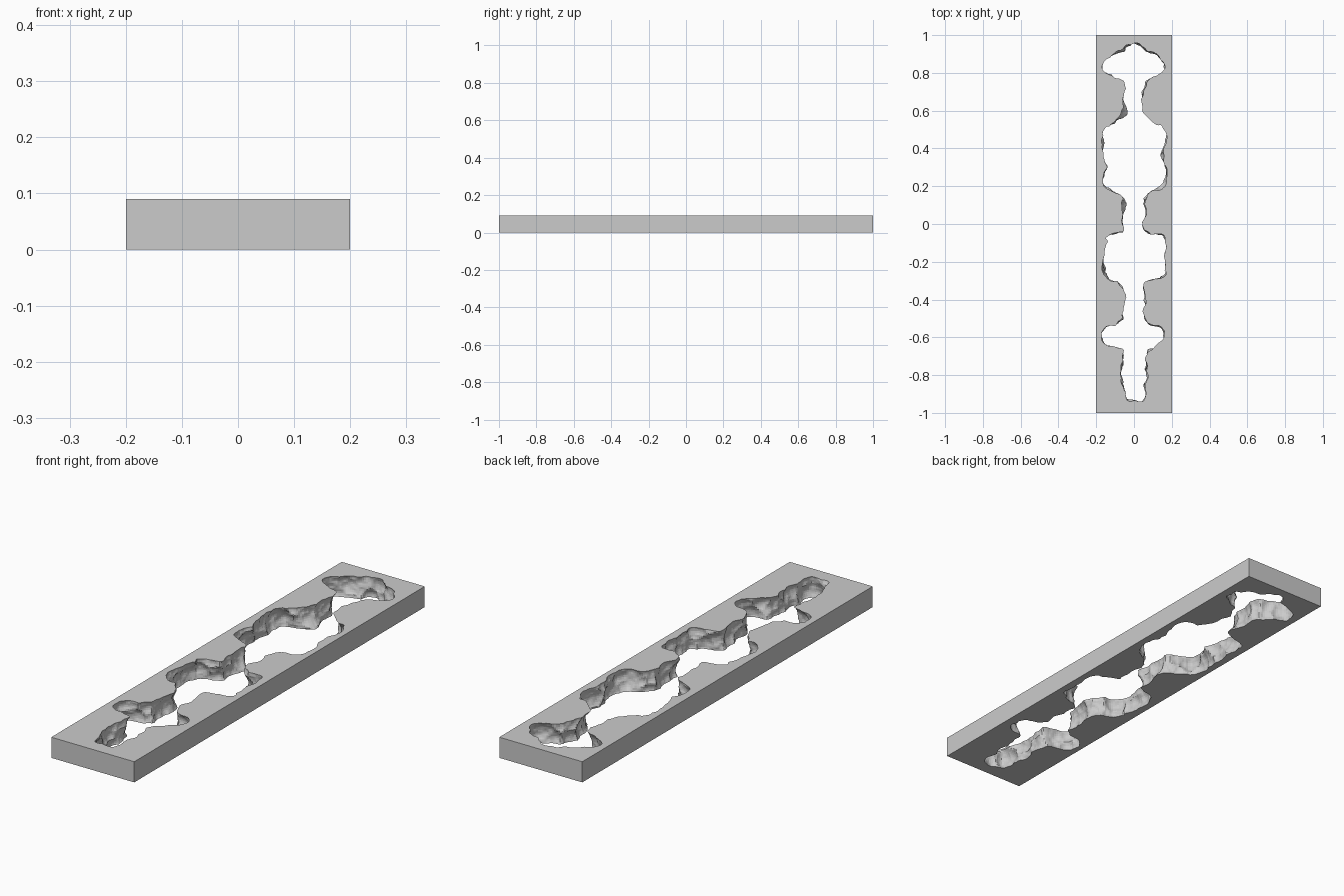
import bpy, bmesh
from mathutils import Vector, noise

if "Cube" in bpy.data.objects:
    bpy.data.objects.remove(bpy.data.objects["Cube"])

H = 0.09          # slab thickness
STEP = 0.008      # spacing of points along the cave outline
LAYERS = 14

# Half outline of the cave: (y, half width), back to front
PROFILE = [(.955, 0), (.945, .035), (.91, .062), (.895, .11), (.86, .160), (.81, .162),
           (.78, .11), (.755, .058), (.68, .05), (.62, .05), (.575, .062), (.54, .10),
           (.53, .15), (.49, .168), (.42, .160), (.30, .160), (.23, .168), (.195, .15),
           (.17, .08), (.14, .05), (.05, .055), (-.03, .05), (-.05, .09), (-.065, .155),
           (-.12, .160), (-.20, .158), (-.26, .166), (-.29, .13), (-.305, .08),
           (-.34, .05), (-.42, .055), (-.50, .055), (-.53, .10), (-.55, .145),
           (-.58, .166), (-.62, .16), (-.645, .12), (-.67, .07), (-.72, .053),
           (-.80, .065), (-.88, .055), (-.935, .048), (-.948, 0)]


def resample(points, step):
    """Evenly spaced points along a closed loop."""
    out = []
    for a, b in zip(points, points[1:] + points[:1]):
        n = max(1, round((b - a).length / step))
        out += [a.lerp(b, i / n) for i in range(n)]
    return out


def lump(p):
    """Rounded rocky lobes with sharp creases between them."""
    big = noise.voronoi(p * 13)[0][0]
    small = noise.voronoi(p * 32 + Vector((5, 2, 9)))[0][0]
    return 0.012 - 0.034 * big ** 2 - 0.009 * small ** 2


def add_mesh(name, bm):
    bmesh.ops.recalc_face_normals(bm, faces=bm.faces)
    me = bpy.data.meshes.new(name)
    bm.to_mesh(me)
    bm.free()
    ob = bpy.data.objects.new(name, me)
    bpy.context.collection.objects.link(ob)
    return ob


# Slab
bm = bmesh.new()
bmesh.ops.create_cube(bm, size=1)
for v in bm.verts:
    v.co = (v.co.x * 0.4, v.co.y * 2, (v.co.z + 0.5) * H)
slab = add_mesh("rock_slab", bm)

# Cave cutter: stacked lumpy rings following the outline
right = [Vector((w, y, 0)) for y, w in PROFILE]
left = [Vector((-w, y, 0)) for y, w in reversed(PROFILE[1:-1])]
loop = resample(right + left, STEP)
n = len(loop)
for _ in range(2):
    loop = [(loop[i - 1] + loop[i] * 2 + loop[(i + 1) % n]) / 4 for i in range(n)]

bm = bmesh.new()
rings = []
for k in range(LAYERS + 1):
    t = k / LAYERS
    z = -0.008 + t * (H + 0.016)
    belly = 0.010 * (1 - (2 * t - 1) ** 2)
    ring = []
    for i, p in enumerate(loop):
        tangent = (loop[(i + 3) % n] - loop[i - 3]).normalized()
        outward = Vector((-tangent.y, tangent.x, 0))
        q = Vector((p.x, p.y, z))
        co = q + outward * (lump(q) + belly)
        co.x = max(-0.185, min(0.185, co.x))
        ring.append(bm.verts.new(co))
    rings.append(ring)
for a, b in zip(rings, rings[1:]):
    for i in range(n):
        j = (i + 1) % n
        bm.faces.new((a[i], a[j], b[j], b[i]))
bm.faces.new(rings[0])
bm.faces.new(rings[-1])
cutter = add_mesh("cave_cutter", bm)
cutter.hide_render = True
cutter.hide_set(True)

# Carve the cave through the slab
mod = slab.modifiers.new("carve", "BOOLEAN")
mod.operation = "DIFFERENCE"
mod.solver = "EXACT"
mod.use_self = True
mod.object = cutter
bpy.context.view_layer.objects.active = slab
slab.select_set(True)
bpy.ops.object.modifier_apply(modifier="carve")
bpy.data.objects.remove(cutter)
